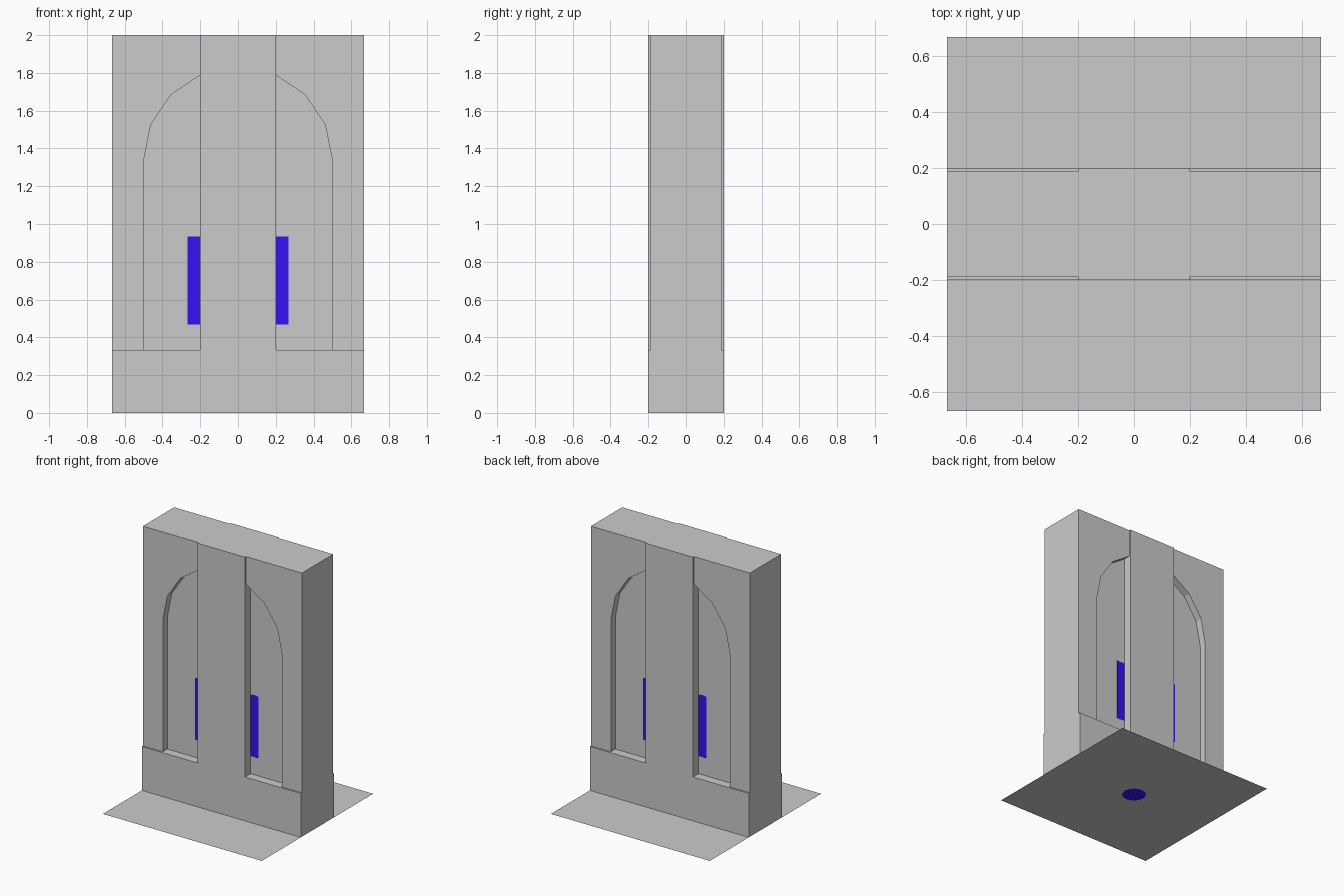
import bpy
import bmesh
from math import sin, cos, pi

if "Cube" in bpy.data.objects:
    bpy.data.objects.remove(bpy.data.objects["Cube"])

HALF, TOP, BASE = 0.667, 2.0, 0.333


def prism(name, outline, depth):
    """Extrude an x-z outline symmetrically along y."""
    bm = bmesh.new()
    face = bm.faces.new([bm.verts.new((x, -depth, z)) for x, z in outline])
    ext = bmesh.ops.extrude_face_region(bm, geom=[face], use_keep_orig=True)
    for v in ext["geom"]:
        if isinstance(v, bmesh.types.BMVert):
            v.co.y = depth
    bmesh.ops.recalc_face_normals(bm, faces=bm.faces)
    mesh = bpy.data.meshes.new(name)
    bm.to_mesh(mesh)
    bm.free()
    obj = bpy.data.objects.new(name, mesh)
    bpy.context.collection.objects.link(obj)
    return obj


def rect(x, z0, z1):
    return [(-x, z0), (x, z0), (x, z1), (-x, z1)]


# Wall face with a faceted arched opening
arch = [(0.5 * cos(i * pi / 8), 1.333 + 0.5 * sin(i * pi / 8)) for i in range(9)]
frame = ([(HALF, BASE), (HALF, TOP), (-HALF, TOP), (-HALF, BASE), (-0.5, BASE)]
         + arch[::-1] + [(0.5, BASE)])
prism("arched_wall", frame, 0.187)

# Recessed panel filling the arch
prism("recess_panel", rect(0.55, 0.2, 1.9), 0.1335)

# Plinth and central pillar in one inverted T
prism("plinth_and_pillar", [(-HALF, 0), (HALF, 0), (HALF, BASE), (0.2, BASE),
                            (0.2, TOP), (-0.2, TOP), (-0.2, BASE), (-HALF, BASE)], 0.2)

# Square floor tile
bpy.ops.mesh.primitive_plane_add(size=2 * HALF, location=(0, 0, 0))
bpy.context.object.name = "floor_tile"

# Blue core showing beside the pillar, and its foot under the floor
blue = bpy.data.materials.new("blue")
blue.diffuse_color = (0.04, 0.005, 0.9, 1)
blue.use_nodes = True
blue.node_tree.nodes["Principled BSDF"].inputs["Base Color"].default_value = blue.diffuse_color
core = prism("blue_core", rect(0.267, 0.467, 0.935), 0.1345)
core.data.materials.append(blue)
bpy.ops.mesh.primitive_circle_add(vertices=12, radius=0.085, fill_type='NGON',
                                  location=(0, 0, -0.0005))
foot = bpy.context.object
foot.name = "blue_foot"
foot.data.materials.append(blue)
